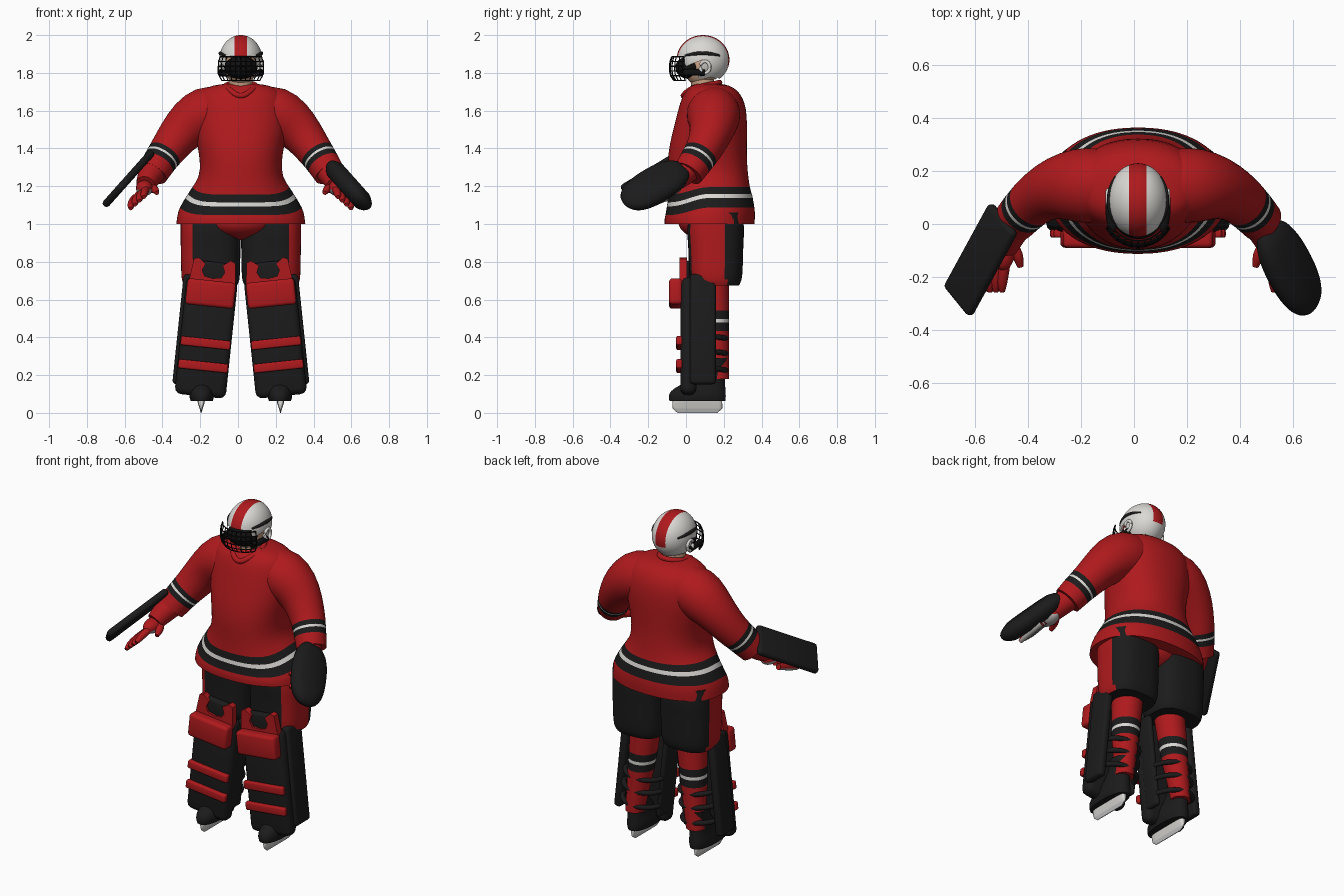
import bpy, bmesh, math
from math import sin, cos, pi, radians
from mathutils import Vector, Matrix

if "Cube" in bpy.data.objects:
    bpy.data.objects.remove(bpy.data.objects["Cube"])

AX = 0.015          # x of the body's middle plane
made = []


def material(name, rgb):
    m = bpy.data.materials.new(name)
    m.use_nodes = True
    m.diffuse_color = (*rgb, 1)
    m.node_tree.nodes["Principled BSDF"].inputs["Base Color"].default_value = (*rgb, 1)
    return m


RED = material("red cloth", (0.43, 0.010, 0.012))
BLACK = material("black", (0.011, 0.011, 0.011))
WHITE = material("white", (0.70, 0.69, 0.66))
SKIN = material("skin", (0.56, 0.34, 0.22))
STEEL = material("blade grey", (0.55, 0.55, 0.55))
PALM = material("palm grey", (0.42, 0.40, 0.38))
WIRE = material("cage black", (0.005, 0.005, 0.005))


def finish(name, bm, mats, matrix=None, subsurf=0):
    bmesh.ops.recalc_face_normals(bm, faces=bm.faces)
    me = bpy.data.meshes.new(name)
    bm.to_mesh(me)
    bm.free()
    for m in mats:
        me.materials.append(m)
    ob = bpy.data.objects.new(name, me)
    if matrix:
        ob.matrix_world = matrix
    bpy.context.collection.objects.link(ob)
    if subsurf:
        mod = ob.modifiers.new("smooth", 'SUBSURF')
        mod.levels = mod.render_levels = subsurf
    made.append(ob)
    return ob


def ring(c, rx, ry, normal=(0, 0, 1), n=28, power=2.0):
    """Superellipse around c, facing along normal."""
    q = Vector(normal).to_track_quat('Z', 'Y')
    pts = []
    for i in range(n):
        a = 2 * pi * (i + 0.5) / n
        x, y = cos(a), sin(a)
        k = (abs(x) ** power + abs(y) ** power) ** (-1 / power)
        pts.append(Vector(c) + q @ Vector((rx * k * x, ry * k * y, 0)))
    return pts


def loft(name, rings, mats, paint=None, matrix=None, subsurf=1):
    """Skin a row of rings; paint(centre, band) gives the material index."""
    bm = bmesh.new()
    crease = bm.edges.layers.float.new("crease_edge")
    rows = [[bm.verts.new(p) for p in r] for r in rings]
    n = len(rows[0])
    for b in range(len(rows) - 1):
        for i in range(n):
            j = (i + 1) % n
            f = bm.faces.new((rows[b][i], rows[b][j], rows[b + 1][j], rows[b + 1][i]))
            if paint:
                f.material_index = paint(f.calc_center_median(), b)
    for row in (rows[0], rows[-1]):
        for e in bm.faces.new(row).edges:
            e[crease] = 1
    return finish(name, bm, mats, matrix, subsurf)


def tube(name, pts, radii, mats, paint=None, matrix=None, n=28):
    pts = [Vector(p) for p in pts]
    if not isinstance(radii, (list, tuple)):
        radii = [radii] * len(pts)
    last = len(pts) - 1
    rings = [ring(p, r, r, pts[min(i + 1, last)] - pts[max(i - 1, 0)], n)
             for i, (p, r) in enumerate(zip(pts, radii))]
    return loft(name, rings, mats, paint, matrix)


def box(name, mat, lo, hi, matrix=None, bevel=0.02):
    lo, hi = Vector(lo), Vector(hi)
    bm = bmesh.new()
    bmesh.ops.create_cube(bm, size=1, matrix=Matrix.Translation((lo + hi) / 2)
                          @ Matrix.Diagonal((*(hi - lo), 1)))
    bmesh.ops.bevel(bm, geom=bm.edges[:], offset=bevel, segments=3, profile=0.5, affect='EDGES')
    return finish(name, bm, [mat], matrix)


def ball(name, mats, c, scale, paint=None, cut=None):
    """Ellipsoid with its poles at the left and right."""
    bm = bmesh.new()
    bmesh.ops.create_uvsphere(bm, u_segments=48, v_segments=32, radius=1)
    bmesh.ops.rotate(bm, verts=bm.verts, matrix=Matrix.Rotation(pi / 2, 3, 'Y'))
    bmesh.ops.scale(bm, verts=bm.verts, vec=scale)
    if cut:
        bmesh.ops.delete(bm, geom=[f for f in bm.faces if cut(f.calc_center_median())], context='FACES')
    if paint:
        for f in bm.faces:
            f.material_index = paint(f.calc_center_median())
    return finish(name, bm, mats, Matrix.Translation(c))


# Jersey body: height, half width, front, back, how far the ring dips in front
body = [(1.00, .342, -.113, .363, 0), (1.045, .337, -.114, .366, .3), (1.083, .328, -.110, .364, 1),
        (1.148, .288, -.10, .352, 1), (1.155, .283, -.099, .35, 1), (1.192, .260, -.095, .338, 1),
        (1.25, .218, -.092, .33, .3), (1.33, .215, -.098, .322, 0), (1.42, .23, -.088, .322, 0),
        (1.52, .25, -.062, .324, 0), (1.61, .245, -.04, .32, 0), (1.67, .235, -.022, .30, 0),
        (1.71, .205, .0, .27, 0), (1.735, .15, .03, .23, 0), (1.742, .08, .05, .18, 0)]
rings = []
for z, w, front, back, dip in body:
    r = ring((AX, (front + back) / 2, z), w, (back - front) / 2, n=40, power=2.25)
    for p in r:
        t = min(max((0.12 - p.y) / 0.2, 0), 1)
        p.z -= 0.045 * dip * t * t * (3 - 2 * t)
    rings.append(r)
loft("jersey_body", rings, [RED, BLACK, WHITE], lambda c, b: {2: 1, 3: 2, 4: 1}.get(b, 0))
tube("collar", [(AX + .08 * cos(a), .082 + .096 * sin(a), 1.728 + .02 * sin(a) - .03 * max(0, -sin(a)) ** 4)
                for a in [i * pi / 16 for i in range(33)]], .016, [RED], n=10)
tube("neck", [(AX, .10, 1.66), (AX, .09, 1.74), (AX, .08, 1.80)], [.07, .062, .06], [SKIN])
ball("pants_crotch", [RED], (AX, .125, 1.01), (.185, .165, .095))

# Head, helmet and face cage
HC, HR = Vector((AX, .09, 1.87)), Vector((.114, .14, .13))
ball("head", [SKIN], (AX, .08, 1.83), (.082, .092, .10))


def face_hole(c):
    top = 4 if abs(c.x) < .084 else -20
    return -75 < math.degrees(math.atan2(c.z / HR.z, -c.y / HR.y)) < top or c.z < -.098


def helmet_paint(c):
    return int(abs(c.x) < .032 and (c.z > 0 if c.y < 0 else c.z > -.03))


ball("helmet", [WHITE, RED], HC, HR, paint=helmet_paint, cut=face_hole)
ball("face_guard", [WIRE], (AX, .018, 1.828), (.088, .075, .060))
for s in (-1, 1):
    tube("ear_ring", [(AX + s * .113, .10 + .026 * cos(a), 1.83 + .032 * sin(a)) for a in
                      [i * pi / 8 for i in range(17)]], .010, [WHITE], n=8)
    vent = []
    for i in range(9):
        y, z = -.095 + i * .023, .022 + .012 * sin(i * pi / 8)
        vent.append(HC + Vector((s * .98 * HR.x * math.sqrt(1 - (y / HR.y) ** 2 - (z / HR.z) ** 2), y, z)))
    tube("helmet_vent", vent, [.006 + .006 * sin(i * pi / 8) for i in range(9)], [BLACK], n=8)
    tube("chin_strap", [(AX + s * .106, .10, 1.80), (AX + s * .108, .04, 1.805),
                        (AX + s * .095, -.02, 1.80)], .019, [WIRE], n=8)
bm = bmesh.new()
grid = [[bm.verts.new((AX + .138 * sin(t) * k, .055 - .142 * cos(t) * k, z))
         for t in [radians(-60 + 12 * i) for i in range(11)]]
        for z, k in ((1.885, .92), (1.86, .98), (1.835, 1), (1.81, 1), (1.785, .96), (1.76, .84))]
for a, b in zip(grid, grid[1:]):
    for i in range(10):
        bm.faces.new((a[i], a[i + 1], b[i + 1], b[i]))
cage = finish("face_cage", bm, [WIRE])
mod = cage.modifiers.new("bars", 'WIREFRAME')
mod.thickness = .007
mod.use_boundary = True

for s in (-1, 1):
    side = "left" if s > 0 else "right"

    def at(x, y, z):
        return Vector((AX + s * x, y, z))

    # Sleeve with striped band
    arm = [(.09, .15, 1.60, .128), (.19, .145, 1.59, .149), (.27, .145, 1.535, .132),
           (.335, .128, 1.465, .110), (.388, .092, 1.390, .097), (.404, .077, 1.368, .094),
           (.4195, .062, 1.3455, .091), (.4215, .060, 1.3425, .091), (.435, .047, 1.322, .089),
           (.468, .010, 1.268, .083)]
    tube(side + "_sleeve", [at(*p[:3]) for p in arm], [p[3] for p in arm], [RED, BLACK, WHITE],
         lambda c, b: {5: 1, 6: 2, 7: 1}.get(b, 0))

    # Gloved hand: cuff, palm, fingers and thumb
    tube(side + "_glove_cuff", [at(.45, .02, 1.295), at(.49, -.04, 1.245), at(.505, -.09, 1.21)],
         [.068, .064, .05], [RED])
    ball(side + "_palm", [RED, PALM], at(.51, -.10, 1.19), (.045, .075, .042),
         paint=lambda c: int(c.z < -.008))
    for i in range(4):
        x, z = .492 + .023 * i, 1.20 - .02 * i
        tube(side + "_finger", [at(x, -.10, z), at(x + .015, -.17, z - .022), at(x + .022, -.23, z - .045),
                                at(x + .022, -.255, z - .058)], [.019, .022, .020, .011], [RED, PALM],
             lambda c, b: int(c.z < z - .006 + .36 * (c.y + .10)), n=12)
    tube(side + "_thumb", [at(.48, -.08, 1.19), at(.452, -.12, 1.185), at(.445, -.16, 1.165)],
         [.026, .024, .013], [RED], n=10)

    # Pants leg: red outer panel on black
    pants = [(1.06, .157, .02, .30), (.98, .159, .005, .308), (.93, .159, .008, .306), (.88, .158, .012, .303),
             (.82, .157, .014, .302), (.76, .156, .015, .30), (.70, .154, .02, .296), (.675, .14, .04, .28)]
    loft(side + "_pants_leg", [ring(at(.16, (f + b) / 2, z), w, (b - f) / 2, n=48, power=2.8)
                               for z, w, f, b in pants], [BLACK, RED],
         lambda c, b: int(s * (c.x - AX) > .25 and c.y < .212))

    # Sock with striped band
    sock = [(.74, .088), (.62, .084), (.535, .08), (.492, .078), (.486, .077), (.44, .075),
            (.36, .068), (.27, .06), (.18, .054)]
    loft(side + "_sock", [ring(at(.15 + .1 * (.7 - z), .228 - r, z), r, r) for z, r in sock],
         [RED, BLACK, WHITE], lambda c, b: {2: 1, 3: 2, 4: 1}.get(b, 0))

    # Skate boot and wedge blade
    boot = [(.062, .058, -.088, .208), (.085, .067, -.094, .212), (.115, .065, -.085, .21),
            (.14, .058, -.045, .208), (.18, .052, .03, .205), (.24, .052, .08, .21), (.29, .055, .085, .22)]
    loft(side + "_skate_boot", [ring(at(.207, (f + b) / 2, z), w, (b - f) / 2, power=2.4)
                                for z, w, f, b in boot], [BLACK])
    blade = [(.064, .02, -.07, .19), (.05, .017, -.072, .192), (.022, .008, -.07, .192), (0, .002, -.045, .165)]
    loft(side + "_skate_blade", [ring(at(.21, (f + b) / 2, z), w, (b - f) / 2, power=5)
                                 for z, w, f, b in blade], [WHITE, STEEL], lambda c, b: int(b == 2), subsurf=0)

    # Leg pad, built upright and then leaned outward
    M = (Matrix.Translation((AX + s * .15, 0, .7)) @ Matrix.Rotation(radians(-6 * s), 4, 'Y')
         @ Matrix.Diagonal((s, 1, 1, 1)))
    box(side + "_pad_front", BLACK, (-.134, -.03, -.615), (.138, .055, .01), M, .035)
    box(side + "_pad_outer_wing", BLACK, (.108, .02, -.565), (.155, .158, .02), M, .018)
    box(side + "_pad_inner_wing", BLACK, (-.132, .02, -.55), (-.10, .12, .0), M, .015)
    box(side + "_pad_thigh_rise", BLACK, (-.09, -.022, -.02), (.09, .02, .10), M, .018)
    box(side + "_knee_roll", RED, (-.126, -.09, -.138), (.132, -.02, .0), M, .018)
    for z in (-.332, -.455):
        box(side + "_pad_front_band", RED, (-.13, -.052, z - .024), (.134, -.02, z + .024), M, .009)
    for z in (-.31, -.39, -.48):
        tube(side + "_pad_strap", [(.12 * cos(a), .09 + .125 * sin(a), z) for a in
                                   [k * pi / 10 for k in range(11)]], .015, [BLACK], matrix=M, n=10)
    for k in (-1, 1):
        bm = bmesh.new()
        f = bm.faces.new([bm.verts.new((k * x, -.034, z)) for x, z in
                          ((.125, -.02), (.0, -.02), (.0, .012), (.045, .02), (.06, .05),
                           (.045, .085), (.085, .115), (.11, .105))])
        ex = bmesh.ops.extrude_face_region(bm, geom=[f])["geom"]
        bmesh.ops.translate(bm, vec=(0, .04, 0), verts=[v for v in ex if isinstance(v, bmesh.types.BMVert)])
        finish(side + "_thigh_flap", bm, [RED], M)


# Board glove on the right hand, catching glove on the left
def tilt(s):
    along = Vector((s * -.42, .77, .47)).normalized()
    normal = Vector((s * .747, 0, .665))
    normal = (normal - along * normal.dot(along)).normalized()
    return Matrix((along, normal.cross(along), normal)).transposed()


box("blocker_board", BLACK, (-.203, -.092, -.02), (.208, .092, .02),
    Matrix.Translation((-.581, -.137, 1.239)) @ tilt(-1).to_4x4(), .018)
M = Matrix.Translation((.588, -.165, 1.205)) @ tilt(1).to_4x4()
mitt = [(-.052, .15, .07), (-.035, .195, .10), (.0, .213, .115), (.028, .20, .105), (.048, .14, .07)]
loft("catching_glove", [ring((0, 0, z), a, b, power=2.5) for z, a, b in mitt], [BLACK], matrix=M)

# Smooth shading with crisp corners
bpy.ops.object.select_all(action='DESELECT')
for ob in made:
    ob.select_set(True)
bpy.context.view_layer.objects.active = made[0]
bpy.ops.object.shade_smooth_by_angle(angle=radians(50))
